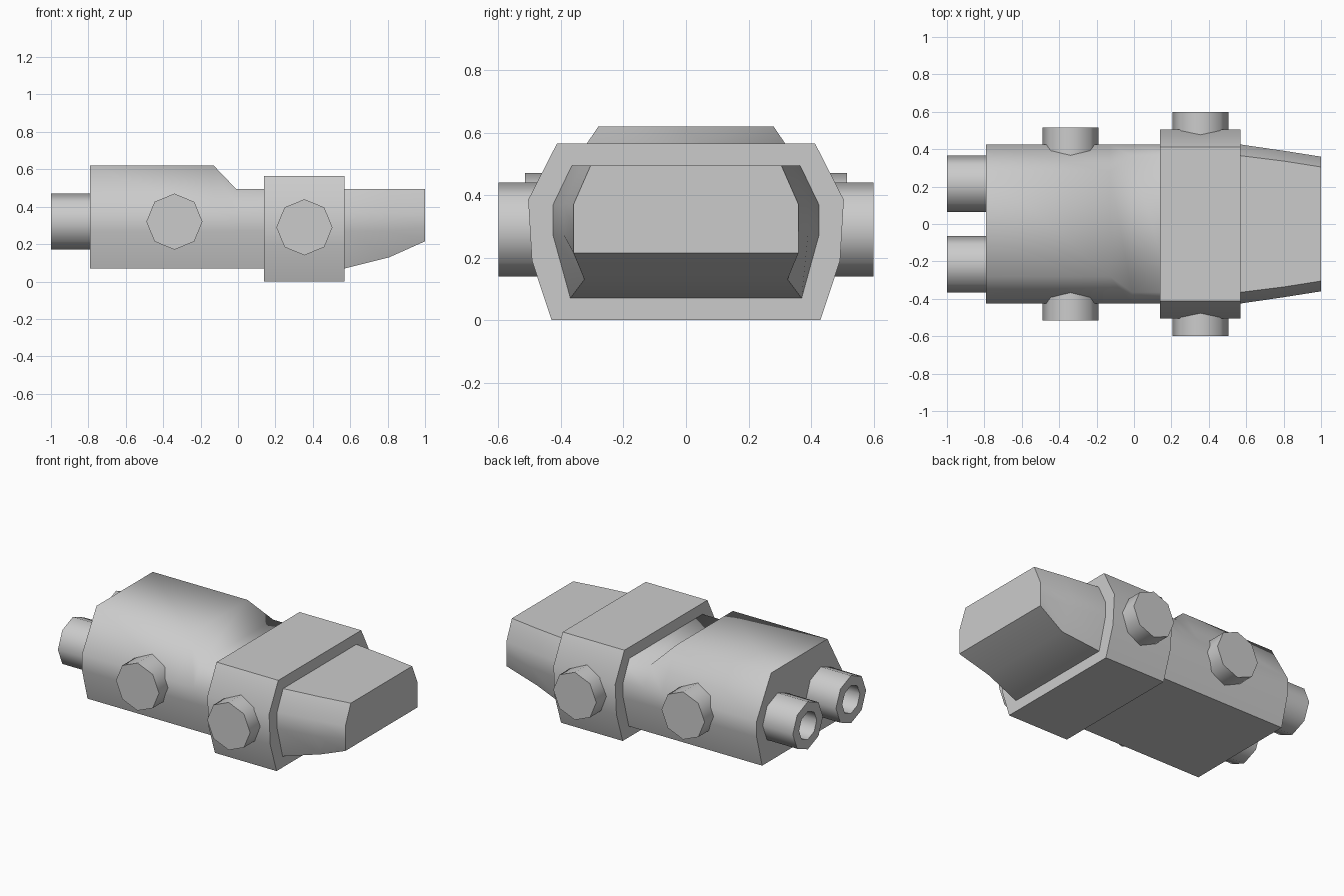
import bpy
import bmesh
import math
from mathutils import Matrix

cube = bpy.data.objects.get("Cube")
if cube:
    bpy.data.objects.remove(cube, do_unlink=True)

# Single grey metal
metal = bpy.data.materials.new("grey metal")
metal.use_nodes = True
grey = (0.6, 0.6, 0.6, 1)
metal.diffuse_color = grey
metal.node_tree.nodes["Principled BSDF"].inputs["Base Color"].default_value = grey


def finish(name, bm, angle):
    bmesh.ops.recalc_face_normals(bm, faces=bm.faces)
    mesh = bpy.data.meshes.new(name)
    bm.to_mesh(mesh)
    bm.free()
    mesh.materials.append(metal)
    obj = bpy.data.objects.new(name, mesh)
    bpy.context.collection.objects.link(obj)
    bpy.ops.object.select_all(action="DESELECT")
    obj.select_set(True)
    bpy.context.view_layer.objects.active = obj
    bpy.ops.object.shade_smooth_by_angle(angle=math.radians(angle))
    return obj


def skin(bm, rings):
    """Bridge consecutive closed rings of vertices with quads."""
    for a, b in zip(rings, rings[1:]):
        n = len(a)
        for i in range(n):
            bm.faces.new((a[i], a[(i + 1) % n], b[(i + 1) % n], b[i]))


def loft(name, stations, angle):
    """Loft mirrored half profiles (y, z) placed along x."""
    bm = bmesh.new()
    rings = []
    for x, half in stations:
        outline = half + [(-y, z) for y, z in reversed(half)]
        rings.append([bm.verts.new((x, y, z)) for y, z in outline])
    skin(bm, rings)
    bm.faces.new(rings[0])
    bm.faces.new(rings[-1])
    return finish(name, bm, angle)


def turned(name, profile, matrix, angle=50):
    """Eight-sided turned part from (radius, height) points, capped at both ends."""
    bm = bmesh.new()
    rings = [[bm.verts.new((r * math.cos(i * math.pi / 4), r * math.sin(i * math.pi / 4), h))
              for i in range(8)] for r, h in profile]
    skin(bm, rings)
    bm.faces.new(rings[0])
    bm.faces.new(rings[-1])
    bm.transform(matrix)
    return finish(name, bm, angle)


# Main housing with a raised rear that slopes down to the collar
side = [(0.37, 0.07), (0.425, 0.27), (0.425, 0.37)]
high = side + [(0.28, 0.62)]
low = side + [(0.365, 0.495)]
loft("main_housing", [(-0.79, high), (-0.13, high), (-0.01, low), (0.2, low)], 66)

# Collar band around the housing
band = [(0.43, 0), (0.493, 0.19), (0.505, 0.385), (0.413, 0.565)]
loft("collar", [(0.14, band), (0.57, band)], 50)

# Tapered nose with an upswept underside
middle = [(0.325, 0.13), (0.39, 0.27), (0.39, 0.37), (0.335, 0.495)]
tip = [(0.36, 0.215), (0.36, 0.29), (0.36, 0.37), (0.305, 0.495)]
loft("nose", [(0.5, low), (0.57, low), (0.81, middle), (1.0, tip)], 60)

# Side bolts and rear pipes, mirrored left and right
for label, s in (("left", 1), ("right", -1)):
    turn = Matrix.Rotation(-s * math.pi / 2, 4, "X")
    for part, x, z, end in (("rear_bolt", -0.34, 0.32, 0.515), ("collar_bolt", 0.355, 0.29, 0.6)):
        turned(f"{label}_{part}", [(0.15, 0.3), (0.15, end)],
               Matrix.Translation((x, 0, z)) @ turn)
    turned(f"{label}_pipe", [(0.15, -0.1), (0.15, 0.21), (0.088, 0.21), (0.088, 0.1)],
           Matrix.Translation((-0.79, s * 0.215, 0.32)) @ Matrix.Rotation(-math.pi / 2, 4, "Y"))
